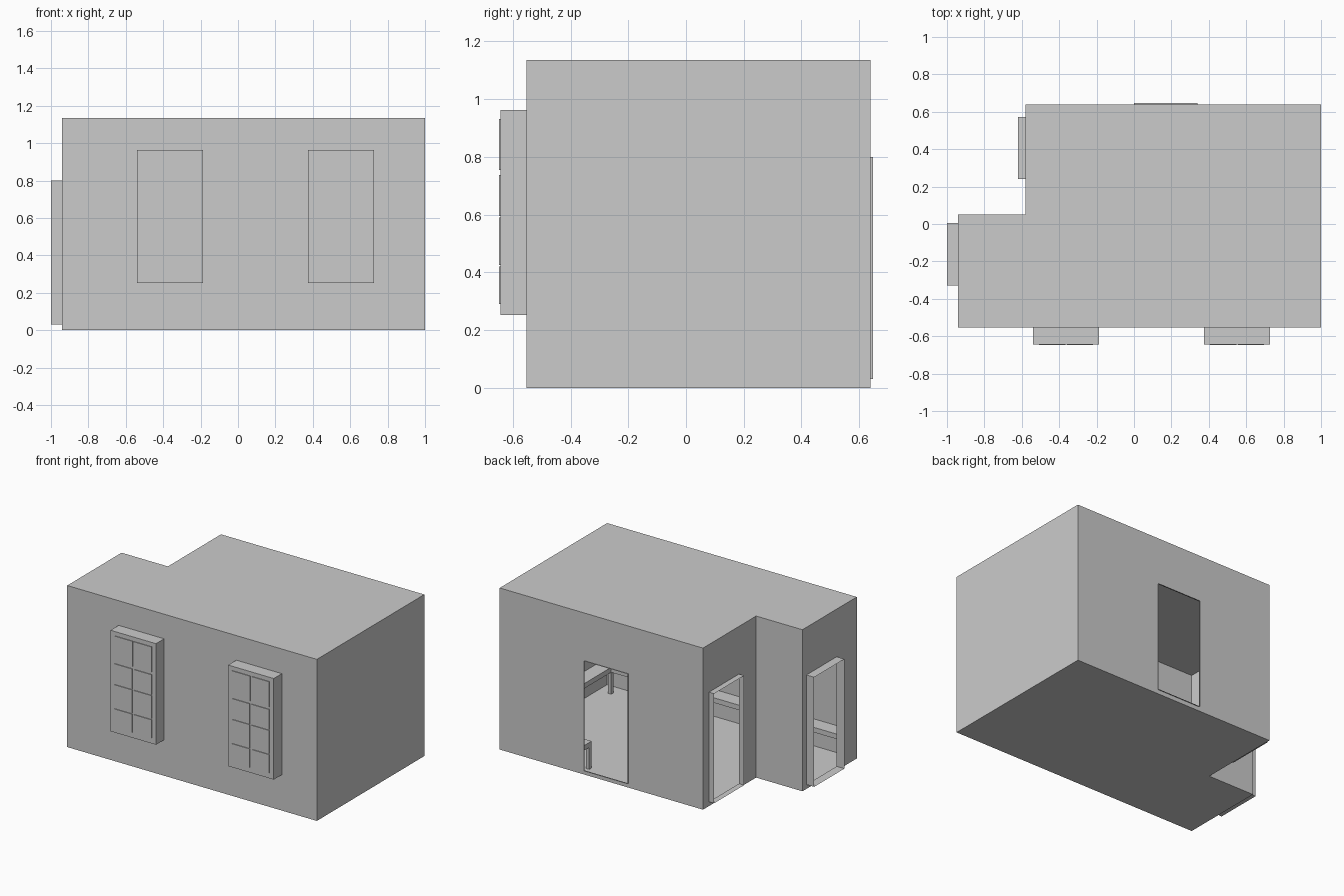
import bpy, bmesh
from mathutils import Vector

if "Cube" in bpy.data.objects:
    bpy.data.objects.remove(bpy.data.objects["Cube"])

H = 1.135


def finish(name, bm):
    bmesh.ops.remove_doubles(bm, verts=bm.verts, dist=1e-5)
    bmesh.ops.recalc_face_normals(bm, faces=bm.faces)
    me = bpy.data.meshes.new(name)
    bm.to_mesh(me)
    bm.free()
    ob = bpy.data.objects.new(name, me)
    bpy.context.collection.objects.link(ob)
    return ob


def quad(bm, pts):
    bm.faces.new([bm.verts.new(p) for p in pts])


def rect(u0, u1, v0, v1):
    return [(u0, v0), (u1, v0), (u1, v1), (u0, v1)]


def tunnel(bm, place, r, d0, d1, cap=False):
    """Four thin sides of a rectangle pushed from depth d0 to d1."""
    c = rect(*r)
    for a, b in zip(c, c[1:] + c[:1]):
        quad(bm, [place(*a, d0), place(*b, d0), place(*b, d1), place(*a, d1)])
    if cap:
        quad(bm, [place(*p, d1) for p in c])


def panel(bm, place, r, holes, d=0.0):
    """Flat rectangle with rectangular holes, split along the hole edges."""
    us = sorted({r[0], r[1], *[h[0] for h in holes], *[h[1] for h in holes]})
    vs = sorted({r[2], r[3], *[h[2] for h in holes], *[h[3] for h in holes]})
    for u0, u1 in zip(us, us[1:]):
        for v0, v1 in zip(vs, vs[1:]):
            cu, cv = (u0 + u1) / 2, (v0 + v1) / 2
            if not any(h[0] < cu < h[1] and h[2] < cv < h[3] for h in holes):
                quad(bm, [place(*p, d) for p in rect(u0, u1, v0, v1)])


def box(name, x0, x1, y0, y1, z0, z1):
    bm = bmesh.new()
    tunnel(bm, lambda u, v, d: Vector((u, v, d)), (x0, x1, y0, y1), z0, z1, True)
    quad(bm, [(x, y, z0) for x, y in rect(x0, x1, y0, y1)])
    return finish(name, bm)


# Footprint corners, counter-clockwise from front left
foot = [(-.94, -.553), (1, -.553), (1, .64), (-.58, .64), (-.58, .05), (-.94, .05)]

# Openings per wall: start and end along the wall axis, bottom, top
windows = [(-.54, -.187, .252, .962), (.374, .728, .252, .962)]
openings = {0: windows, 2: [(0, .34, .03, .80)],
            3: [(.24, .573, .03, .80)], 5: [(-.33, .005, .03, .80)]}
depths = {0: .09, 2: .008, 3: .04, 5: .06}

# Thin room walls, with a reveal around each opening
walls = bmesh.new()
for i, (a, b) in enumerate(zip(foot, foot[1:] + foot[:1])):
    along_x = a[1] == b[1]
    if along_x:
        out = -1 if b[0] > a[0] else 1
        place = lambda u, v, d, y=a[1], s=out: Vector((u, y + s * d, v))
        span = sorted((a[0], b[0]))
    else:
        out = 1 if b[1] > a[1] else -1
        place = lambda u, v, d, x=a[0], s=out: Vector((x + s * d, u, v))
        span = sorted((a[1], b[1]))
    holes = openings.get(i, [])
    panel(walls, place, (*span, 0, H), holes)
    if i:
        reveal = bmesh.new()
        for h in holes:
            tunnel(reveal, place, h, 0, depths[i])
        if holes:
            finish("door_reveal", reveal)
        else:
            reveal.free()
finish("walls", walls)

# Floor and ceiling sheets
for name, z in (("floor", 0), ("ceiling", H)):
    bm = bmesh.new()
    quad(bm, [(x, y, z) for x, y in foot])
    finish(name, bm)

# Projecting windows: deep box with panes set slightly outward
rows = [(.29, .42), (.426, .59), (.596, .737), (.755, .932)]
front = lambda u, v, d: Vector((u, -.553 - d, v))
for w in windows:
    bm = bmesh.new()
    mid = (w[0] + w[1]) / 2
    panes = []
    for k, (z0, z1) in enumerate(rows):
        gap = .004 if k == 3 else .007
        panes += [(w[0] + .033, mid - gap, z0, z1), (mid + gap, w[1] - .033, z0, z1)]
    tunnel(bm, front, w, 0, .09)
    panel(bm, front, w, panes, .09)
    for p in panes:
        tunnel(bm, front, p, .09, .095, True)
    finish("window", bm)

# Built-in bench around the front, right and back walls
S0, S1, D = .155, .19, .105
box("bench_front", -.94, 1, -.552, -.552 + D, S0, S1)
box("bench_right", 1 - D, .999, -.552 + D, .639 - D, S0, S1)
box("bench_back", .36, .999, .639 - D, .639, S0, S1)

# Bench legs at the inner corners and free ends
T = .026
for x, y in [(1 - D, -.552 + D - T), (1 - D, .639 - D), (.36, .639 - D),
             (-.938, -.552 + D - T)]:
    box("bench_leg", x, x + T, y, y + T, .001, S0)
